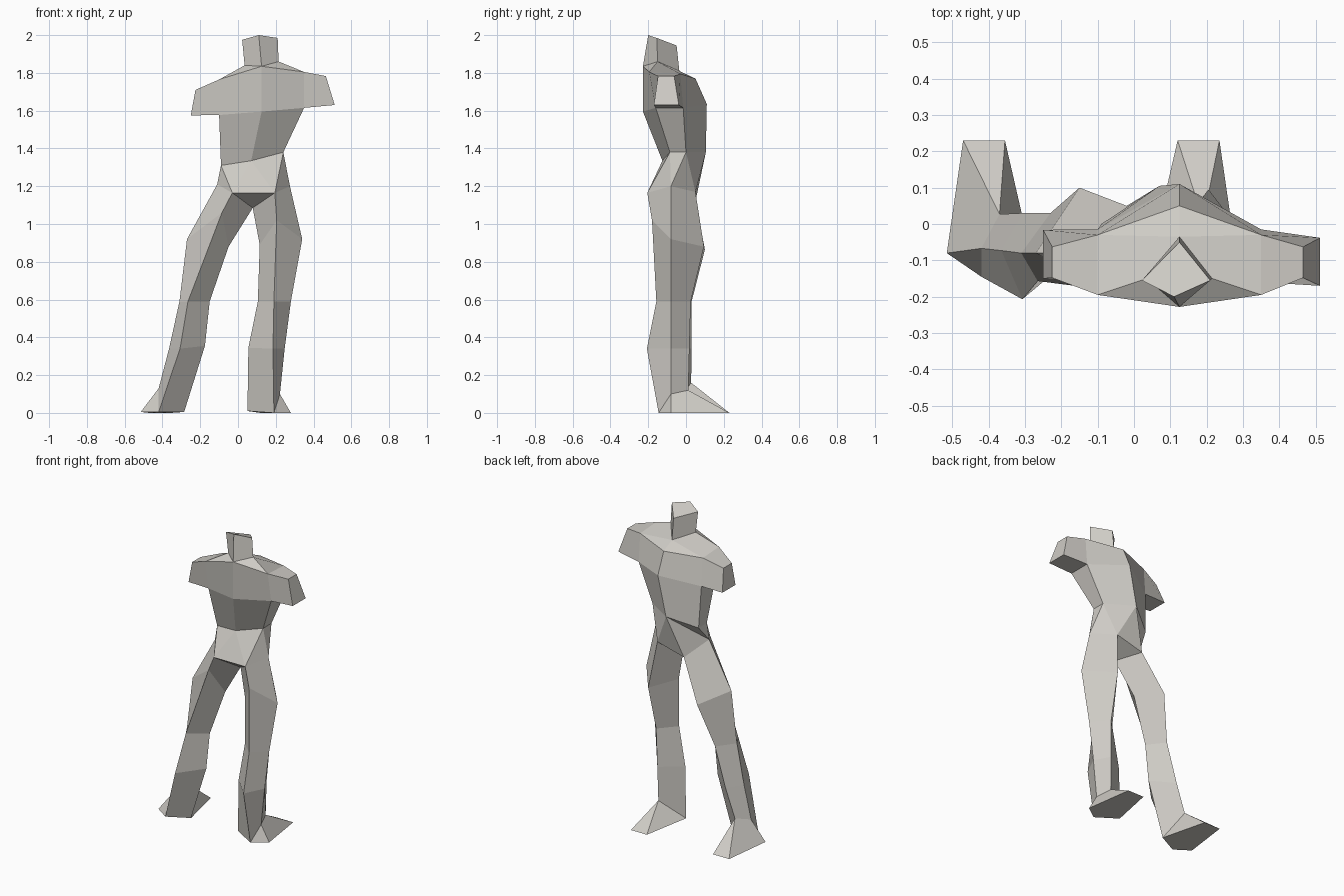
import bpy, bmesh
from mathutils import Vector

if "Cube" in bpy.data.objects:
    bpy.data.objects.remove(bpy.data.objects["Cube"])

stone = bpy.data.materials.new("warm_grey_stone")
stone.diffuse_color = (0.62, 0.60, 0.56, 1)
stone.use_nodes = True
stone.node_tree.nodes["Principled BSDF"].inputs["Base Color"].default_value = stone.diffuse_color


def build(name, faces):
    """Flat-faced part from lists of corner points; joins doubles, faces outward."""
    bm = bmesh.new()
    cache = {}
    for f in faces:
        f = [p for i, p in enumerate(f) if p != f[i - 1]]
        if len(set(f)) < 3:
            continue
        for p in f:
            if p not in cache:
                cache[p] = bm.verts.new(p)
        bm.faces.new([cache[p] for p in f])
    bmesh.ops.recalc_face_normals(bm, faces=bm.faces)
    mid = sum((v.co for v in bm.verts), Vector()) / len(bm.verts)
    if sum((f.calc_center_median() - mid).dot(f.normal) * f.calc_area() for f in bm.faces) < 0:
        bmesh.ops.reverse_faces(bm, faces=bm.faces)
    me = bpy.data.meshes.new(name)
    bm.to_mesh(me)
    bm.free()
    me.materials.append(stone)
    ob = bpy.data.objects.new(name, me)
    bpy.context.collection.objects.link(ob)
    return ob


def loft(rings):
    """Closed bands between successive rings."""
    out = []
    for a, b in zip(rings, rings[1:]):
        n = len(a)
        out += [[a[i], a[(i + 1) % n], b[(i + 1) % n], b[i]] for i in range(n)]
    return out


# shared landmarks on the centre line
neck_b, neck_f = (.125, -.228, 1.835), (.125, -.035, 1.81)
neck = {-1: (.035, -.15, 1.84), 1: (.215, -.15, 1.86)}
chest_hi, chest_lo = (.125, .05, 1.77), (.125, .11, 1.635)
back_lo = (.125, -.228, 1.595)
waist_b, waist_f = (.07, -.125, 1.335), (.07, .105, 1.38)
crotch = (.078, -.085, 1.085)

# shared landmarks per side: shoulder ring, arm end ring, waist, hips
shoulder, stump, waist = {}, {}, {}
for s, x, top, low in ((-1, -.10, 1.765, 1.577), (1, .35, 1.805, 1.615)):
    shoulder[s] = [(x, -.195, top), (x, -.03, top - .01), (x, -.015, low), (x, -.16, low)]
for s, xt, xl, top, low in ((-1, -.225, -.25, 1.71, 1.575), (1, .465, .512, 1.783, 1.63)):
    stump[s] = [(xt, -.148, top), (xt, -.063, top), (xl, -.027 - .011 * s, low), (xl, -.16 - .01 * s, low)]
for s, x, z in ((-1, -.09, 1.31), (1, .24, 1.38)):
    waist[s] = [(x, -.085, z), (x, 0, z)]
seat = {-1: (-.03, -.205, 1.165), 1: (.195, -.205, 1.165)}
hip = {-1: (-.11, -.08, 1.21), 1: (.275, -.08, 1.2)}
groin = {-1: (-.02, .05, 1.12), 1: (.17, .05, 1.17)}

# head block
head_top = [(.11, -.2, 2.0), (.21, -.155, 1.985), (.125, -.05, 1.945), (.022, -.155, 1.975)]
head_base = [neck_b, neck[1], neck_f, neck[-1]]
build("head", loft([head_base, head_top]) + [head_top])

# torso
faces = []
for s in (-1, 1):
    tb, tf, bf, bb = shoulder[s]
    wb, wf = waist[s]
    faces += [[neck_b, neck[s], tb], [neck[s], neck_f, tf, tb], [neck_f, chest_hi, tf],
              [tf, chest_hi, chest_lo, bf], [bf, chest_lo, waist_f, wf],
              [bb, bf, wf, wb], [back_lo, bb, wb, waist_b], [neck_b, tb, bb, back_lo]]
build("torso", faces)

# arm stumps
for s, side in ((-1, "left"), (1, "right")):
    build(side + "_arm_stump", loft([shoulder[s], stump[s]]) + [stump[s]])

# pelvis
faces = [[seat[-1], seat[1], crotch], [waist_b, seat[1], seat[-1]],
         [waist_f, groin[1], groin[-1]], [crotch, groin[1], groin[-1]]]
for s in (-1, 1):
    wb, wf = waist[s]
    faces += [[waist_b, wb, seat[s]], [wb, hip[s], seat[s]], [wb, wf, hip[s]]]
    if s > 0:
        faces += [[wf, groin[s], hip[s]], [wf, waist_f, groin[s]]]
    else:
        faces += [[wf, waist_f, hip[s]], [waist_f, groin[s], hip[s]]]
build("pelvis", faces)

# leg rings: inner, back, outer, front
legs = {
    1: [[(.115, -.09, .89), (.205, -.18, 1.02), (.34, -.08, .92), (.205, .095, .88)],
        [(.105, -.08, .59), (.19, -.157, .59), (.28, -.08, .59), (.197, .025, .59)],
        [(.055, -.072, .345), (.185, -.207, .34), (.247, -.08, .34), (.193, .018, .34)],
        [(.05, -.072, .01), (.19, -.145, 0), (.222, -.08, .1), (.19, .012, .12)]],
    -1: [[(-.05, -.06, .88), (-.085, -.18, 1.06), (-.27, -.08, .92), (-.15, .1, .865)],
         [(-.15, -.075, .59), (-.265, -.157, .59), (-.31, -.08, .59), (-.23, .03, .59)],
         [(-.175, -.075, .355), (-.307, -.207, .34), (-.365, -.073, .34), (-.305, .03, .34)],
         [(-.285, -.075, .005), (-.42, -.145, .005), (-.42, -.067, .13), (-.37, .027, .16)]],
}
# sole: outer side, outer toe, inner toe
soles = {1: [(.28, -.08, 0), (.235, .23, 0), (.12, .23, 0)],
         -1: [(-.515, -.08, .005), (-.47, .23, 0), (-.355, .23, 0)]}

for s, side in ((-1, "left"), (1, "right")):
    build(side + "_leg", loft([[crotch, seat[s], hip[s], groin[s]]] + legs[s]))
    inner, heel, outer, front = legs[s][-1]
    edge, toe_o, toe_i = soles[s]
    # foot wedge
    build(side + "_foot", [[heel, outer, edge], [outer, front, toe_o, edge], [front, toe_i, toe_o],
                           [front, inner, toe_i], [inner, heel, edge, toe_o, toe_i]])
